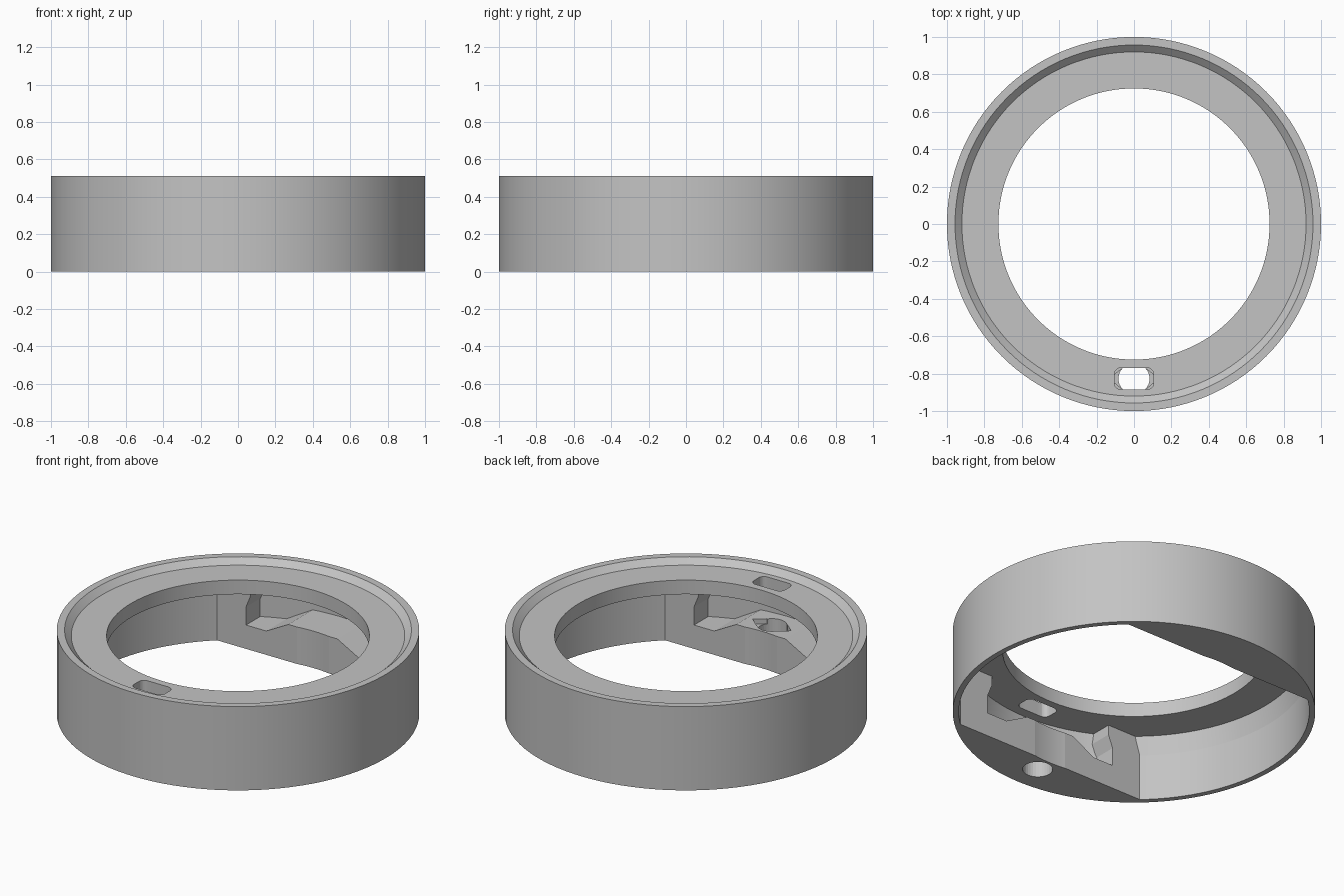
import bpy
import bmesh
from math import cos, sin, pi, radians
from mathutils import Matrix

cube = bpy.data.objects.get("Cube")
if cube:
    bpy.data.objects.remove(cube, do_unlink=True)

GREY = (0.55, 0.55, 0.55, 1)
mat = bpy.data.materials.new("light_grey")
mat.use_nodes = True
mat.diffuse_color = GREY
mat.node_tree.nodes["Principled BSDF"].inputs["Base Color"].default_value = GREY

SEGMENTS = 128
HOLE_Y = 0.827


def finish(name, bm):
    bmesh.ops.recalc_face_normals(bm, faces=bm.faces)
    mesh = bpy.data.meshes.new(name)
    bm.to_mesh(mesh)
    bm.free()
    mesh.materials.append(mat)
    obj = bpy.data.objects.new(name, mesh)
    bpy.context.collection.objects.link(obj)
    return obj


def prism(name, points, low, high, matrix=Matrix()):
    """Extrude a flat outline from low to high along z, then place it."""
    bm = bmesh.new()
    face = bm.faces.new([bm.verts.new((x, y, low)) for x, y in points])
    new = bmesh.ops.extrude_face_region(bm, geom=[face])["geom"]
    top = [v for v in new if isinstance(v, bmesh.types.BMVert)]
    bmesh.ops.translate(bm, verts=top, vec=(0, 0, high - low))
    bm.transform(matrix)
    return finish(name, bm)


def circle(r, n=SEGMENTS):
    return [(r * cos(2 * pi * i / n), r * sin(2 * pi * i / n)) for i in range(n)]


def rounded_slot(hx, hy, r):
    pts = []
    for i, (sx, sy) in enumerate([(1, 1), (-1, 1), (-1, -1), (1, -1)]):
        for k in range(7):
            a = i * pi / 2 + k * pi / 12
            pts.append((sx * (hx - r) + r * cos(a), sy * (hy - r) + r * sin(a)))
    return pts


def boolean(obj, other, operation):
    mod = obj.modifiers.new("cut", "BOOLEAN")
    mod.operation = operation
    mod.solver = "EXACT"
    mod.object = other
    bpy.context.view_layer.objects.active = obj
    bpy.ops.object.modifier_apply(modifier=mod.name)
    bpy.data.objects.remove(other, do_unlink=True)


# Ring body: cylinder wall, bevelled lip and flat inner flange
profile = [(1, 0), (1, 0.51), (0.957, 0.51), (0.92, 0.476), (0.725, 0.476),
           (0.725, 0.39), (0.945, 0.39), (0.967, 0.28), (0.967, 0)]
bm = bmesh.new()
rings = [[bm.verts.new((x, y, z)) for x, y in circle(r)] for r, z in profile]
for i, ring in enumerate(rings):
    nxt = rings[(i + 1) % len(rings)]
    for j in range(SEGMENTS):
        k = (j + 1) % SEGMENTS
        bm.faces.new((ring[j], ring[k], nxt[k], nxt[j]))
body = finish("ring_body", bm)

# Mounting blocks under the flange, with two notches beside a central pad
half = [(0.9, 0), (0.9, 0.43), (0.42, 0.43), (0.42, 0.33), (0.45, 0.255),
        (0.45, 0.145), (0.314, 0.145), (0.165, 0.225)]
outline = half + [(-x, z) for x, z in reversed(half)]
upright = Matrix.Rotation(radians(90), 4, "X")
tips = [(0.13, 0), (0.07, 0.05), (-0.07, 0.05), (-0.13, 0), (-0.07, -0.05), (0.07, -0.05)]

for side, turn in (("front", 0), ("back", pi)):
    spin = Matrix.Rotation(turn, 4, "Z")
    at_hole = spin @ Matrix.Translation((0, -HOLE_Y, 0))
    block = prism(side + "_block", outline, 0.72, 1.1, spin @ upright)
    boolean(block, prism("outer_trim", circle(0.98), -0.1, 0.6), "INTERSECT")
    boolean(block, prism("inner_trim", circle(0.728), -0.1, 0.6), "DIFFERENCE")
    boolean(body, block, "UNION")
    # Screw hole, pointed recess in the pad, and slot through the flange
    boolean(body, prism("screw_hole", circle(0.083, 32), -0.1, 0.3, at_hole), "DIFFERENCE")
    boolean(body, prism("recess", tips, 0.195, 0.3, at_hole), "DIFFERENCE")
    boolean(body, prism("slot", rounded_slot(0.105, 0.058, 0.035), 0.31, 0.6, at_hole),
            "DIFFERENCE")

# Smooth the curved walls and keep crisp edges
bpy.ops.object.select_all(action="DESELECT")
body.select_set(True)
bpy.context.view_layer.objects.active = body
bpy.ops.object.shade_smooth_by_angle(angle=radians(8))
